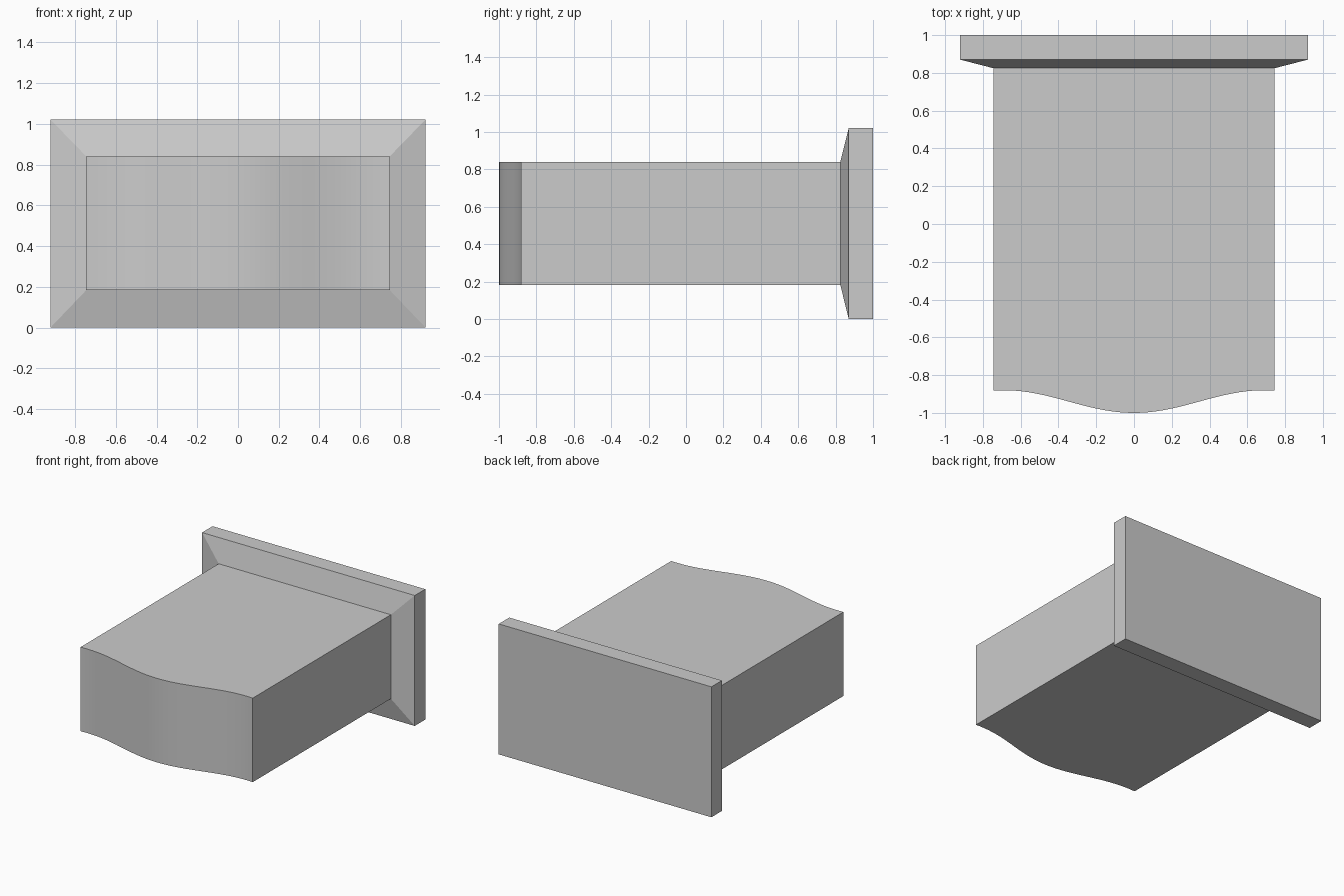
import bpy
import math

if "Cube" in bpy.data.objects:
    bpy.data.objects.remove(bpy.data.objects["Cube"])

BODY_HALF, BODY_LOW, BODY_HIGH = 0.745, 0.183, 0.84
SEAM_Y = 0.825


def make_object(name, verts, faces):
    mesh = bpy.data.meshes.new(name)
    mesh.from_pydata(verts, [], faces)
    obj = bpy.data.objects.new(name, mesh)
    bpy.context.collection.objects.link(obj)
    return obj


def loft(name, rings):
    """Join equal-length rings of points into a closed solid."""
    n = len(rings[0])
    verts = [p for ring in rings for p in ring]
    faces = [list(range(n))[::-1], list(range(len(verts) - n, len(verts)))]
    for r in range(len(rings) - 1):
        for i in range(n):
            j = (i + 1) % n
            faces.append([r * n + i, r * n + j, (r + 1) * n + j, (r + 1) * n + i])
    return make_object(name, verts, faces)


def rect(half, low, high, y):
    return [(half, y, low), (-half, y, low), (-half, y, high), (half, y, high)]


# Body: plan outline with a gentle wave along the front, extruded upwards
STEPS = 40
xs = [BODY_HALF * (2 * i / STEPS - 1) for i in range(STEPS + 1)]
outline = [(x, -0.94 - 0.06 * math.cos(math.pi * x / 0.69)) for x in xs]
outline += [(BODY_HALF, SEAM_Y), (-BODY_HALF, SEAM_Y)]
body = loft("wavy_body", [[(x, y, z) for x, y in outline]
                          for z in (BODY_LOW, BODY_HIGH)])

# Back plate: slab with a bevelled transition to the body
plate = loft("back_plate", [
    rect(BODY_HALF, BODY_LOW, BODY_HIGH, SEAM_Y),
    rect(0.92, 0.0, 1.02, 0.87),
    rect(0.92, 0.0, 1.02, 1.0),
])

# Consistent normals, smooth wave with sharp edges
for obj in (body, plate):
    bpy.ops.object.select_all(action='DESELECT')
    obj.select_set(True)
    bpy.context.view_layer.objects.active = obj
    bpy.ops.object.mode_set(mode='EDIT')
    bpy.ops.mesh.select_all(action='SELECT')
    bpy.ops.mesh.normals_make_consistent(inside=False)
    bpy.ops.object.mode_set(mode='OBJECT')
    bpy.ops.object.shade_smooth_by_angle(angle=math.radians(12))
